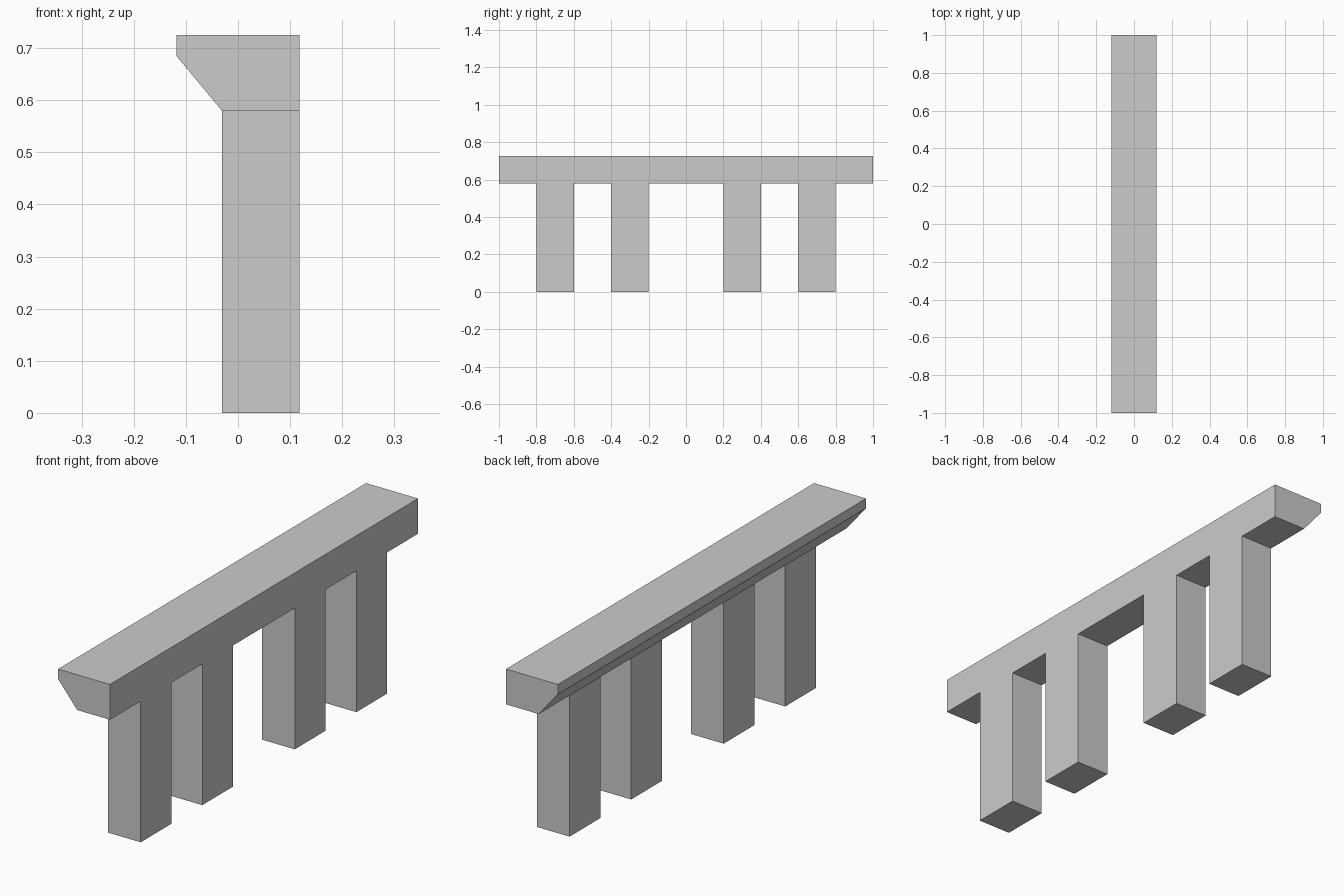
import bpy, bmesh, math

if "Cube" in bpy.data.objects:
    bpy.data.objects.remove(bpy.data.objects["Cube"])

BACK, FRONT, LEG_BACK = -0.118, 0.118, -0.031
TOP, LIP, UNDERSIDE = 0.725, 0.685, 0.58

# Beam cross-section (x, z): flat top, short lip, sloped underside on the left
profile = [(BACK, TOP), (BACK, LIP), (LEG_BACK, UNDERSIDE),
           (FRONT, UNDERSIDE), (FRONT, TOP)]
# Stations along the beam; every second bay carries a leg
half = [0.2, 0.4, 0.6, 0.8, 1.0]
stations = [-y for y in reversed(half)] + half
leg_bays = {1, 3, 5, 7}

bm = bmesh.new()
rings = [[bm.verts.new((x, y, z)) for x, z in profile] for y in stations]

# Beam skin and end caps
undersides = []
for a, b in zip(rings, rings[1:]):
    for i in range(len(profile)):
        j = (i + 1) % len(profile)
        face = bm.faces.new((a[i], a[j], b[j], b[i]))
        if i == 2:
            undersides.append(face)
bm.faces.new(rings[0])
bm.faces.new(rings[-1])

# Legs drawn down from the underside, flush with the straight side
leg_faces = [f for f in undersides
             if any(abs(abs(f.calc_center_median().y) - c) < 0.01 for c in (0.3, 0.7))]
for face in leg_faces:
    new_face = bmesh.ops.extrude_discrete_faces(bm, faces=[face])["faces"][0]
    for v in new_face.verts:
        v.co.z = 0.0

# Merge coplanar faces so the flush side is one clean surface
bmesh.ops.remove_doubles(bm, verts=bm.verts[:], dist=1e-5)
bmesh.ops.recalc_face_normals(bm, faces=bm.faces[:])
bmesh.ops.dissolve_limit(bm, angle_limit=math.radians(1),
                         verts=bm.verts[:], edges=bm.edges[:])

mesh = bpy.data.meshes.new("beam_on_four_legs")
bm.to_mesh(mesh)
bm.free()
bpy.context.collection.objects.link(bpy.data.objects.new("beam_on_four_legs", mesh))
